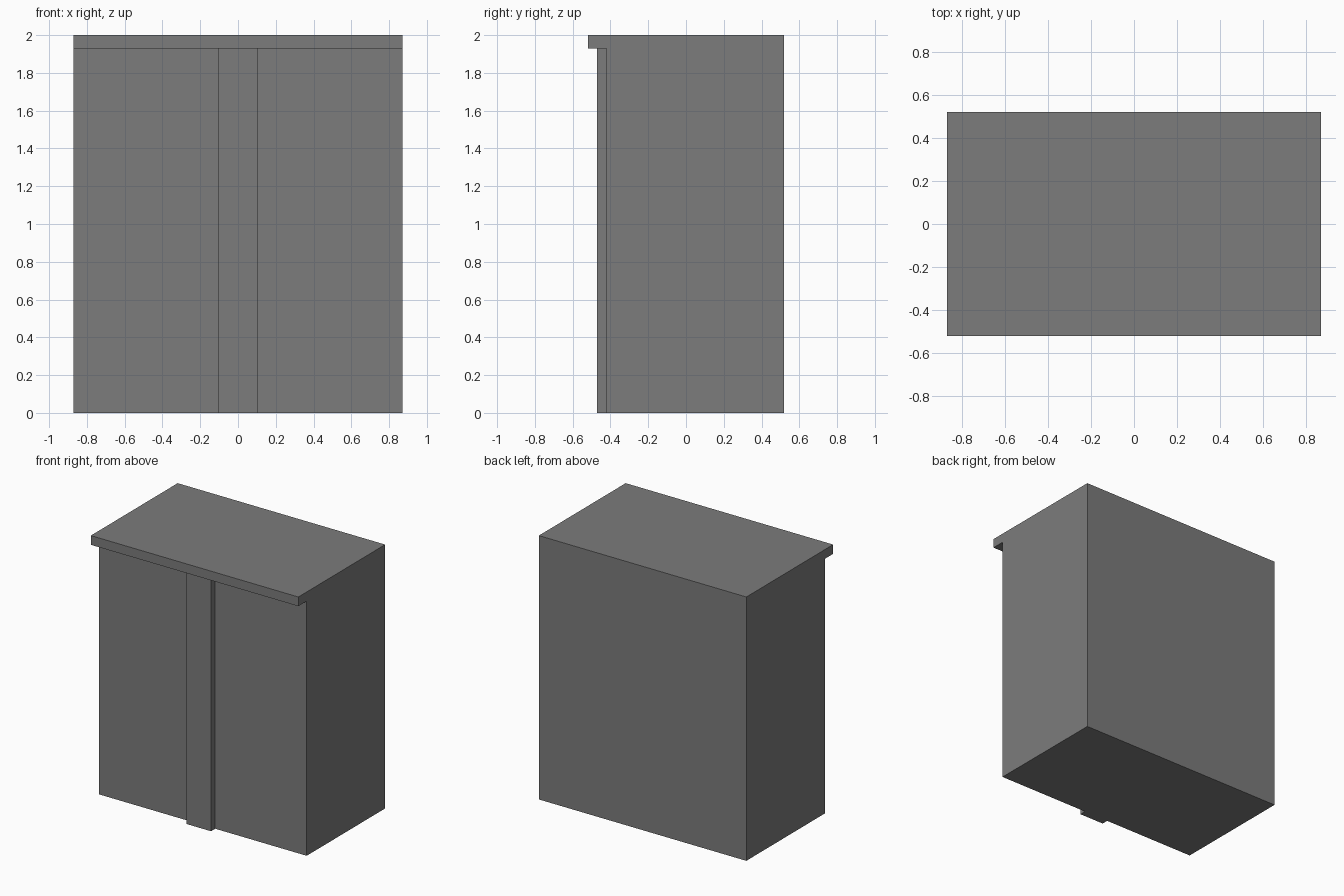
import bpy
import bmesh

cube = bpy.data.objects.get("Cube")
if cube:
    bpy.data.objects.remove(cube, do_unlink=True)

# Single flat colour
grey = bpy.data.materials.new("mid_grey")
grey.use_nodes = True
colour = (0.2, 0.2, 0.2, 1)
grey.diffuse_color = colour
grey.node_tree.nodes["Principled BSDF"].inputs["Base Color"].default_value = colour

HALF_WIDTH, BACK, TOP = 0.87, 0.52, 2.0
WALL, POST_FRONT, LIP_FRONT = -0.42, -0.47, -0.52
LIP_BOTTOM, POST_HALF = 1.93, 0.103


def extrude_profile(name, profile, half_width):
    """Sweep a (y, z) outline along x, centred on x = 0."""
    bm = bmesh.new()
    face = bm.faces.new([bm.verts.new((-half_width, y, z)) for y, z in profile])
    swept = bmesh.ops.extrude_face_region(bm, geom=[face], use_keep_orig=True)
    verts = [v for v in swept["geom"] if isinstance(v, bmesh.types.BMVert)]
    bmesh.ops.translate(bm, verts=verts, vec=(2 * half_width, 0, 0))
    bmesh.ops.recalc_face_normals(bm, faces=bm.faces)
    mesh = bpy.data.meshes.new(name)
    bm.to_mesh(mesh)
    bm.free()
    mesh.materials.append(grey)
    obj = bpy.data.objects.new(name, mesh)
    bpy.context.collection.objects.link(obj)
    return obj


# Main block with the overhanging top lip in one profile
extrude_profile("cabinet_body", [
    (BACK, 0), (BACK, TOP), (LIP_FRONT, TOP), (LIP_FRONT, LIP_BOTTOM),
    (WALL, LIP_BOTTOM), (WALL, 0)], HALF_WIDTH)

# Raised centre strip on the front, below the lip
extrude_profile("centre_post", [
    (WALL, 0), (WALL, LIP_BOTTOM), (POST_FRONT, LIP_BOTTOM),
    (POST_FRONT, 0)], POST_HALF)
